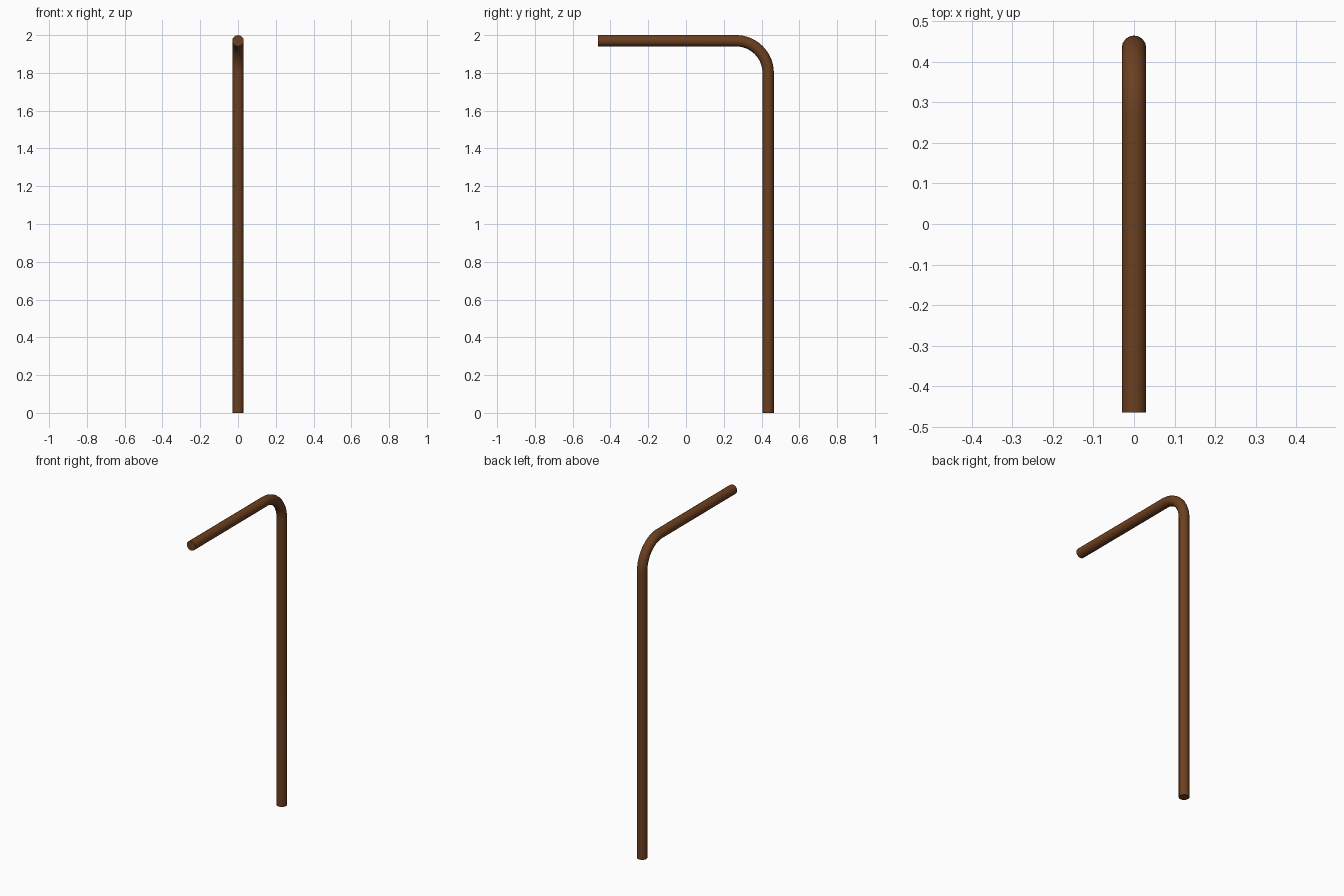
import bpy
import math

if "Cube" in bpy.data.objects:
    bpy.data.objects.remove(bpy.data.objects["Cube"])

RADIUS = 0.03          # pipe radius
BEND = 0.17            # centreline bend radius
Y_POST, Z_ARM, Y_END = 0.435, 1.97, -0.465
STEPS = 16

# Centreline: upright post, rounded elbow, horizontal arm
path = [(0, Y_POST, 0)]
for i in range(STEPS + 1):
    a = math.pi / 2 * i / STEPS
    path.append((0, Y_POST - BEND + BEND * math.cos(a), Z_ARM - BEND + BEND * math.sin(a)))
path.append((0, Y_END, Z_ARM))

curve = bpy.data.curves.new("bent_pipe", "CURVE")
curve.dimensions = "3D"
curve.bevel_depth = RADIUS
curve.bevel_resolution = 6
curve.use_fill_caps = True
spline = curve.splines.new("POLY")
spline.points.add(len(path) - 1)
for point, co in zip(spline.points, path):
    point.co = (*co, 1)

# Sweep to a mesh with smooth sides and crisp end caps
pipe = bpy.data.objects.new("bent_pipe", curve)
bpy.context.collection.objects.link(pipe)
bpy.context.view_layer.objects.active = pipe
pipe.select_set(True)
bpy.ops.object.convert(target="MESH")
pipe = bpy.context.object
bpy.ops.object.shade_smooth_by_angle(angle=math.radians(40))

# Brown finish
brown = bpy.data.materials.new("brown")
brown.diffuse_color = (0.15, 0.05, 0.014, 1)
brown.use_nodes = True
brown.node_tree.nodes["Principled BSDF"].inputs["Base Color"].default_value = brown.diffuse_color
pipe.data.materials.clear()
pipe.data.materials.append(brown)
